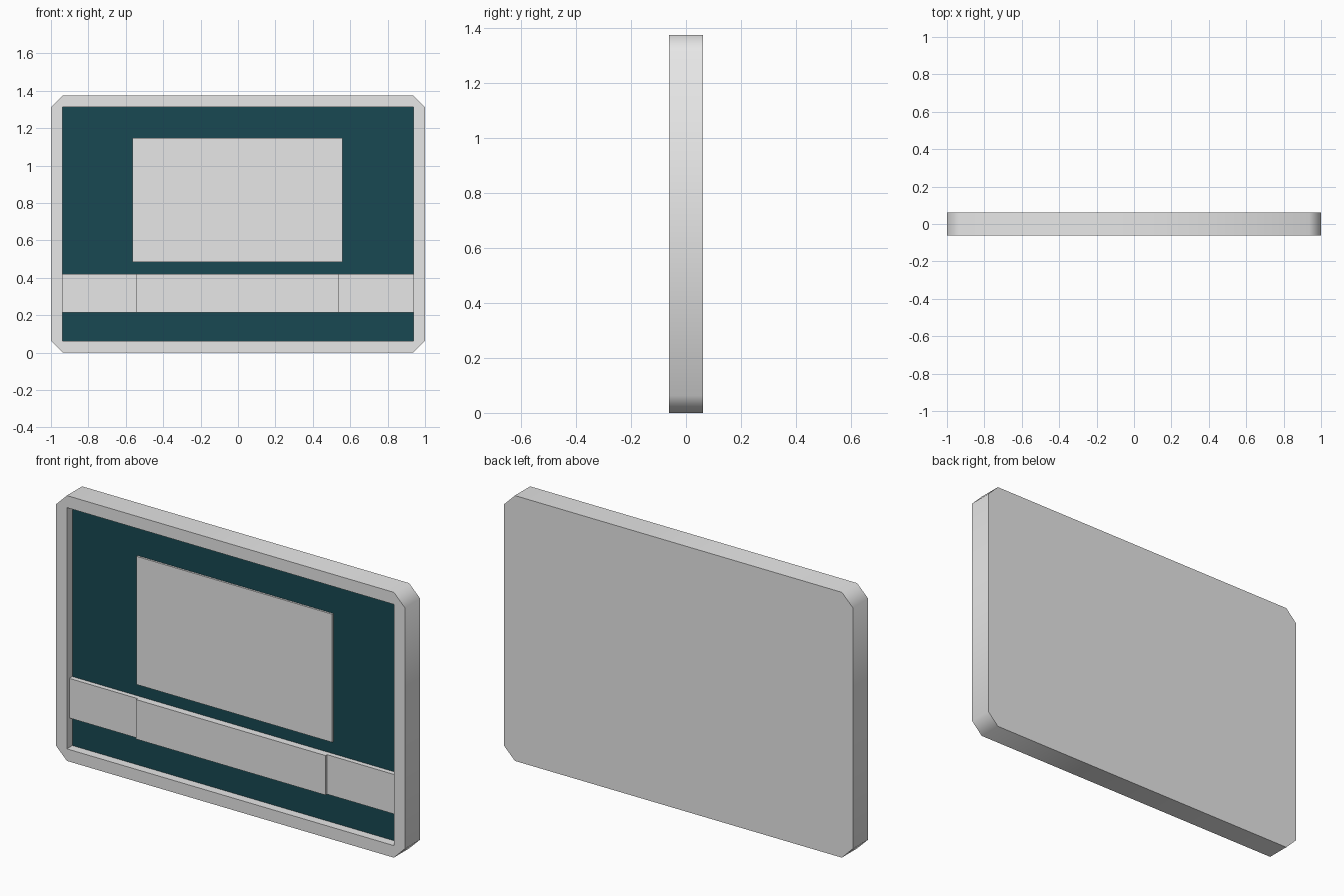
import bpy
import bmesh

if "Cube" in bpy.data.objects:
    bpy.data.objects.remove(bpy.data.objects["Cube"])

W, H, D, C = 1.0, 1.375, 0.0625, 0.0625   # half width, height, half depth, rim / corner cut
FLOOR_Y = -0.0175                         # bottom of the front recess


def material(name, rgb):
    m = bpy.data.materials.new(name)
    m.diffuse_color = (*rgb, 1.0)
    m.use_nodes = True
    m.node_tree.nodes["Principled BSDF"].inputs["Base Color"].default_value = m.diffuse_color
    return m


grey = material("light_grey", (0.8, 0.8, 0.8))
teal = material("dark_teal", (0.009, 0.066, 0.084))


def add_object(name, bm, mats):
    bmesh.ops.recalc_face_normals(bm, faces=bm.faces)
    mesh = bpy.data.meshes.new(name)
    bm.to_mesh(mesh)
    bm.free()
    for m in mats:
        mesh.materials.append(m)
    ob = bpy.data.objects.new(name, mesh)
    bpy.context.collection.objects.link(ob)
    return ob


def box(name, x0, x1, y0, y1, z0, z1):
    bm = bmesh.new()
    bmesh.ops.create_cube(bm, size=1)
    for v in bm.verts:
        v.co = ((x0 + x1) / 2 + v.co.x * (x1 - x0),
                (y0 + y1) / 2 + v.co.y * (y1 - y0),
                (z0 + z1) / 2 + v.co.z * (z1 - z0))
    return add_object(name, bm, [grey])


# Casing: a slab with cut corners and a rectangular recess in the front
bm = bmesh.new()
outline = [(-W + C, 0), (W - C, 0), (W, C), (W, H - C),
           (W - C, H), (-W + C, H), (-W, H - C), (-W, C)]
opening = [(-W + C, C), (W - C, C), (W - C, H - C), (-W + C, H - C)]


def ring(points, y):
    return [bm.verts.new((x, y, z)) for x, z in points]


front, back = ring(outline, -D), ring(outline, D)
lip, floor = ring(opening, -D), ring(opening, FLOOR_Y)
bm.faces.new(back)
for i in range(8):
    j = (i + 1) % 8
    side = bm.faces.new((front[i], front[j], back[j], back[i]))
for i in range(4):
    j = (i + 1) % 4
    a, b, c = front[2 * i], front[2 * i + 1], front[(2 * i + 2) % 8]
    bm.faces.new((a, b, lip[j], lip[i]))            # straight rim
    bm.faces.new((b, c, lip[j]))                    # rim corner
    bm.faces.new((lip[i], lip[j], floor[j], floor[i]))
bm.faces.new(floor).material_index = 1
casing = add_object("casing", bm, [grey, teal])

# Smooth sides around the cut corners, crisp front and back edges
bpy.context.view_layer.objects.active = casing
casing.select_set(True)
bpy.ops.object.shade_smooth_by_angle(angle=1.0)
casing.select_set(False)

# Raised screen plate on the recess floor
box("screen_plate", -0.563, 0.559, -0.0275, FLOOR_Y, 0.483, 1.147)

# Horizontal bar with a prouder middle section
box("bar_left", -W + C, -0.546, -0.0425, FLOOR_Y, 0.215, 0.42)
box("bar_right", 0.54, W - C, -0.0425, FLOOR_Y, 0.215, 0.42)
box("bar_middle", -0.546, 0.54, -0.055, FLOOR_Y, 0.215, 0.42)
